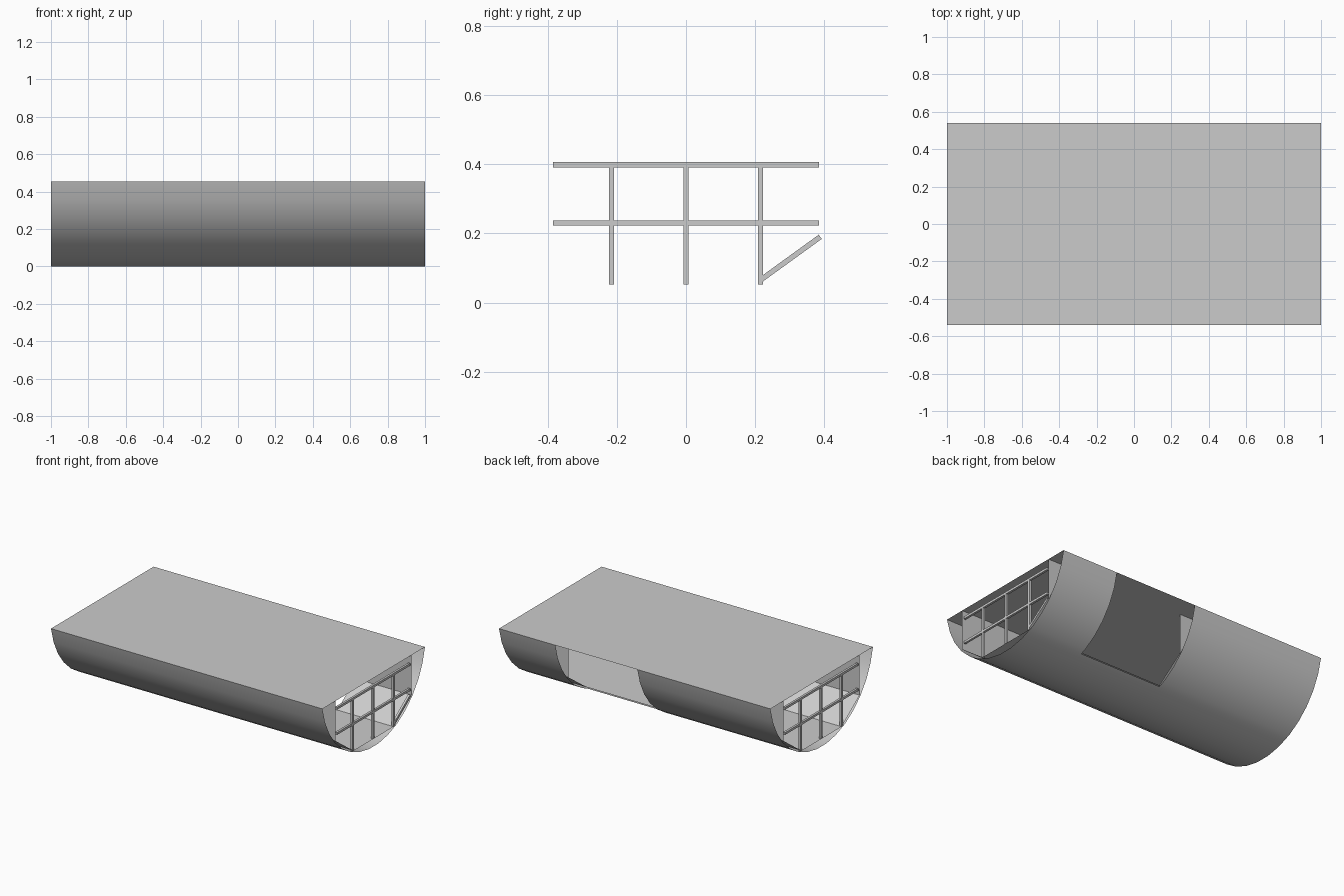
import bpy, bmesh, math
from mathutils import Matrix, Vector

cube = bpy.data.objects.get("Cube")
if cube:
    bpy.data.objects.remove(cube, do_unlink=True)

grey = bpy.data.materials.new("light_grey")
grey.use_nodes = True
colour = (0.6, 0.6, 0.6, 1)
grey.diffuse_color = colour
grey.node_tree.nodes["Principled BSDF"].inputs["Base Color"].default_value = colour

HALF_LENGTH = 1.0
DOOR = (-0.02, 0.585)      # doorway extent along x
FLOOR_Y, FLOOR_Z = 0.21, 0.05
WALL_Y, WALL_Z = 0.4, 0.187
TOP_Y, TOP_Z = 0.54, 0.455


def finish(name, bm, smooth=False):
    mesh = bpy.data.meshes.new(name)
    bm.to_mesh(mesh)
    bm.free()
    mesh.materials.append(grey)
    obj = bpy.data.objects.new(name, mesh)
    bpy.context.collection.objects.link(obj)
    if smooth:
        bpy.ops.object.select_all(action="DESELECT")
        obj.select_set(True)
        bpy.context.view_layer.objects.active = obj
        bpy.ops.object.shade_smooth_by_angle(angle=math.radians(30))
    return obj


def sheet(name, profile, door=True, smooth=False):
    """Sweep a (y, z) profile along x, leaving the doorway open on the back."""
    bm = bmesh.new()
    stations = [-HALF_LENGTH, *DOOR, HALF_LENGTH]
    rows = [[bm.verts.new((x, y, z)) for y, z in profile] for x in stations]
    for i in range(len(stations) - 1):
        for j in range(len(profile) - 1):
            middle_y = (profile[j][0] + profile[j + 1][0]) / 2
            if door and i == 1 and middle_y > FLOOR_Y:
                continue
            bm.faces.new((rows[i][j], rows[i][j + 1],
                          rows[i + 1][j + 1], rows[i + 1][j]))
    return finish(name, bm, smooth)


def add_box(bm, centre, size, tilt=0):
    matrix = (Matrix.Translation(centre) @ Matrix.Rotation(tilt, 4, "X")
              @ Matrix.Diagonal((*size, 1)))
    bmesh.ops.create_cube(bm, size=1, matrix=matrix)


# Curved outer hull: an arc of equal facets, with an extra point at the door sill
SEGMENTS = 15
radius = 0.548
half_angle = math.asin(TOP_Y / radius)
arc = []
for k in range(SEGMENTS + 1):
    a = half_angle * (2 * k / SEGMENTS - 1)
    arc.append((radius * math.sin(a), TOP_Z + radius * (math.cos(half_angle) - math.cos(a))))
lowest = min(z for _, z in arc)
arc = [(y, (z - lowest) * TOP_Z / (TOP_Z - lowest)) for y, z in arc]
for j in range(SEGMENTS):
    (y0, z0), (y1, z1) = arc[j], arc[j + 1]
    if y0 < FLOOR_Y < y1:
        t = (FLOOR_Y - y0) / (y1 - y0)
        arc.insert(j + 1, (FLOOR_Y, z0 + t * (z1 - z0)))
        break
sheet("outer_hull", arc, smooth=True)

# Inner lining: walls, sloped lower panels and floor
half = [(FLOOR_Y, FLOOR_Z), (WALL_Y, WALL_Z), (WALL_Y, TOP_Z)]
sheet("inner_lining", [(-y, z) for y, z in reversed(half)] + half)

# Flat top deck
sheet("top_deck", [(TOP_Y, TOP_Z), (-TOP_Y, TOP_Z)], door=False)

# Barred grilles at both ends
BAR = 0.015
for name, side in (("left_end_grille", 1), ("right_end_grille", -1)):
    bm = bmesh.new()
    x = side * (HALF_LENGTH - BAR / 2)
    for z in (0.23, 0.398):
        add_box(bm, (x, 0, z), (BAR, 0.77, BAR))
    for y in (-0.215, 0, 0.215):
        add_box(bm, (x, y, 0.222), (BAR, BAR, 0.34))
    finish(name, bm)

# Sloped brace beside the lower panel
bm = bmesh.new()
low, high = Vector((0, 0.218, 0.067)), Vector((0, 0.388, 0.19))
run = high - low
add_box(bm, (low + high) / 2 + Vector((HALF_LENGTH - BAR / 2, 0, 0)),
        (BAR, run.length, BAR), math.atan2(run.z, run.y))
finish("sloped_brace", bm)
